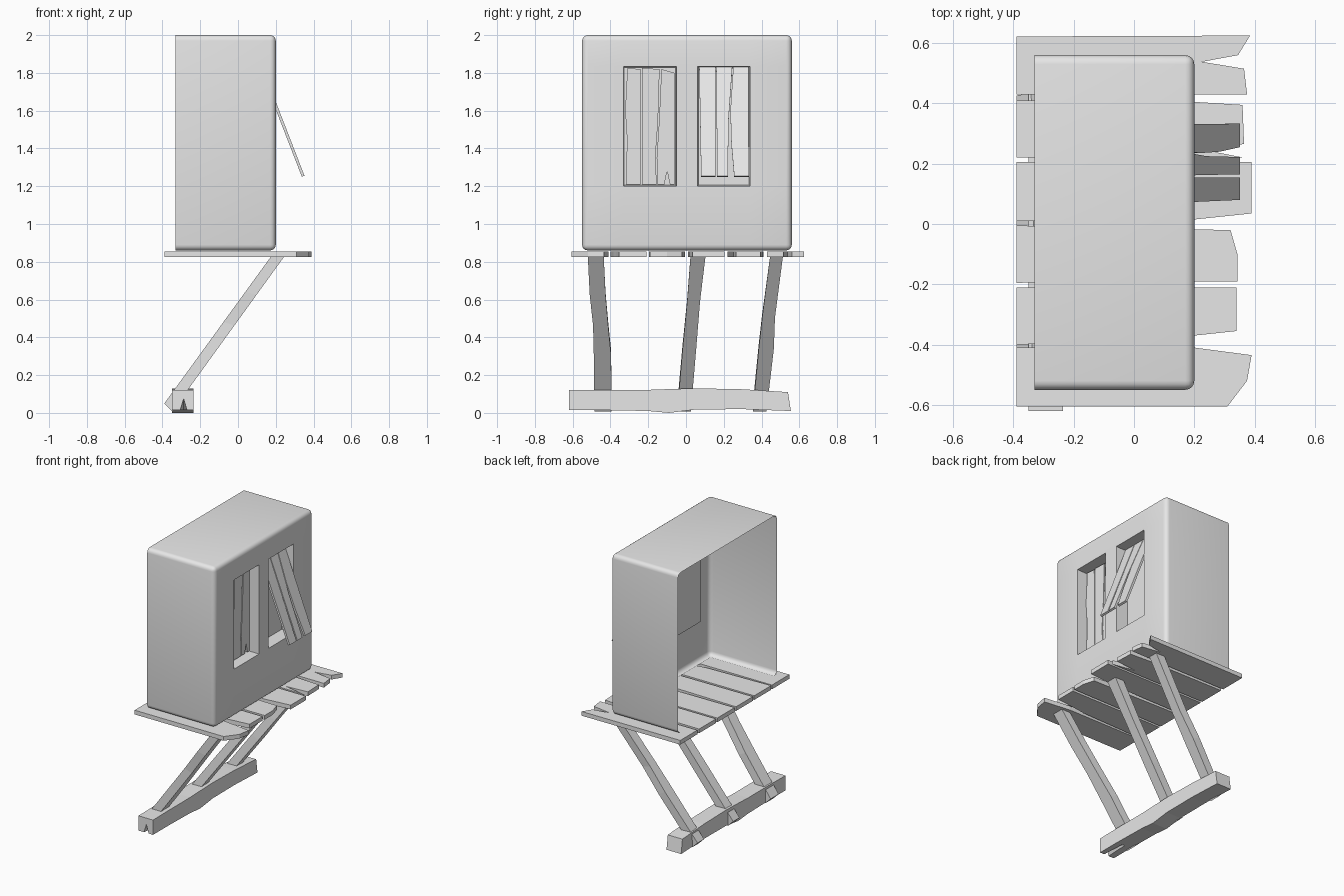
import bpy
import bmesh
import math
from mathutils import Vector

old = bpy.data.objects.get("Cube")
if old:
    bpy.data.objects.remove(old, do_unlink=True)

# One plain grey material
grey = bpy.data.materials.new("plain_grey")
grey.use_nodes = True
GREY = (0.8, 0.8, 0.8, 1)
grey.diffuse_color = GREY
grey.node_tree.nodes["Principled BSDF"].inputs["Base Color"].default_value = GREY


def finish(bm, name, recalc=True):
    if recalc:
        bmesh.ops.recalc_face_normals(bm, faces=bm.faces[:])
    mesh = bpy.data.meshes.new(name)
    bm.to_mesh(mesh)
    bm.free()
    mesh.materials.append(grey)
    obj = bpy.data.objects.new(name, mesh)
    bpy.context.collection.objects.link(obj)
    return obj


def loft(name, rings):
    """Join equal-sized rings of points and cap both ends."""
    bm = bmesh.new()
    rows = [[bm.verts.new(p) for p in ring] for ring in rings]
    n = len(rows[0])
    for a, b in zip(rows, rows[1:]):
        for i in range(n):
            j = (i + 1) % n
            bm.faces.new((a[i], a[j], b[j], b[i]))
    bm.faces.new(rows[0])
    bm.faces.new(rows[-1])
    return finish(bm, name)


def prism(name, outline, origin, u, v, thickness):
    """Extrude a flat outline, given in the u and v axes, along its normal."""
    o, u, v = Vector(origin), Vector(u).normalized(), Vector(v).normalized()
    w = u.cross(v) * thickness
    base = [o + u * a + v * b for a, b in outline]
    return loft(name, [base, [p + w for p in base]])


# Cabin shell: rounded box, open at one side and underneath, with two recesses
X0, X1, Y0, Y1, Z0, Z1 = -0.33, 0.2, -0.55, 0.56, 0.86, 2.0
WINDOWS = [(-0.33, -0.05), (0.06, 0.34)]
SILL, HEAD = 1.2, 1.835
bm = bmesh.new()
bmesh.ops.create_cube(bm, size=1)
for p in bm.verts:
    p.co = (X1 if p.co.x > 0 else X0, Y1 if p.co.y > 0 else Y0, Z1 if p.co.z > 0 else Z0)
round_edges = [e for e in bm.edges if max(p.co.x for p in e.verts) > 0]
bmesh.ops.bevel(bm, geom=round_edges, offset=0.03, segments=4, profile=0.5, affect='EDGES')
bm.normal_update()
bmesh.ops.delete(bm, geom=[f for f in bm.faces if f.normal.x < -0.9 or f.normal.z < -0.99],
                 context='FACES')


def wall_faces():
    return [f for f in bm.faces if f.normal.x > 0.999]


def split_wall(point, normal):
    faces = wall_faces()
    parts = set(faces)
    for f in faces:
        parts.update(f.edges)
        parts.update(f.verts)
    bmesh.ops.bisect_plane(bm, geom=list(parts), plane_co=point, plane_no=normal)
    bm.normal_update()


for pair in WINDOWS:
    for y in pair:
        split_wall((0, y, 0), (0, 1, 0))
for z in (SILL, HEAD):
    split_wall((0, 0, z), (0, 0, 1))
panes = []
for f in wall_faces():
    c = f.calc_center_median()
    if SILL < c.z < HEAD and any(a < c.y < b for a, b in WINDOWS):
        panes.append(f)
bmesh.ops.inset_individual(bm, faces=panes, thickness=0.008, depth=-0.09)
cabin = finish(bm, "cabin_shell", recalc=False)
bpy.ops.object.select_all(action='DESELECT')
cabin.select_set(True)
bpy.context.view_layer.objects.active = cabin
bpy.ops.object.shade_smooth_by_angle(angle=math.radians(35))

# Boards nailed in the first window, with uneven edges (y, z)
SHUTTER = [
    [(-0.318, 1.21), (-0.24, 1.21), (-0.237, 1.5), (-0.24, 1.82), (-0.31, 1.825),
     (-0.322, 1.6), (-0.312, 1.45)],
    [(-0.234, 1.21), (-0.155, 1.21), (-0.162, 1.35), (-0.148, 1.55), (-0.14, 1.82),
     (-0.232, 1.825), (-0.234, 1.5)],
    [(-0.15, 1.21), (-0.115, 1.21), (-0.1, 1.28), (-0.085, 1.21), (-0.062, 1.21),
     (-0.06, 1.8), (-0.13, 1.82), (-0.142, 1.55), (-0.155, 1.35)],
]
for i, outline in enumerate(SHUTTER):
    prism(f"shutter_board_{i + 1}", outline, (0.112, 0, 0), (0, 1, 0), (0, 0, 1), 0.022)

# Loose boards swinging out of the second window (y, distance down the slope)
TOP, LOW = Vector((0.115, 0, 1.825)), Vector((0.338, 0, 1.25))
L = (LOW - TOP).length
LOOSE = [
    [(0.07, 0), (0.155, 0), (0.155, L), (0.08, L)],
    [(0.16, 0), (0.245, 0), (0.225, L * 0.5), (0.222, L), (0.165, L)],
    [(0.25, 0), (0.33, 0), (0.333, L), (0.255, L), (0.24, L * 0.7), (0.235, L * 0.4)],
]
for i, outline in enumerate(LOOSE):
    prism(f"loose_board_{i + 1}", outline, TOP, (0, 1, 0), LOW - TOP, -0.015)

# Deck planks with broken outer ends: inner edge range, then outer points (x, y)
PLANKS = [
    (-0.605, -0.41, [(0.31, -0.605), (0.375, -0.52), (0.39, -0.435), (0.2, -0.41)]),
    (-0.4, -0.21, [(0.1, -0.385), (0.2, -0.37), (0.34, -0.355), (0.34, -0.21)]),
    (-0.195, -0.005, [(0.343, -0.19), (0.343, -0.1), (0.32, -0.02), (0.2, -0.018)]),
    (0.01, 0.205, [(0.2, 0.015), (0.39, 0.035), (0.39, 0.205)]),
    (0.22, 0.41, [(0.365, 0.22), (0.2, 0.252), (0.365, 0.265), (0.36, 0.395), (0.2, 0.405)]),
    (0.43, 0.622, [(0.375, 0.43), (0.365, 0.515), (0.225, 0.538), (0.345, 0.56), (0.385, 0.625)]),
]
for i, (a, b, tip) in enumerate(PLANKS):
    outline = [(-0.39, a)] + tip + [(-0.39, b)]
    prism(f"deck_plank_{i + 1}", outline, (0, 0, 0.825), (1, 0, 0), (0, 1, 0), 0.03)

# Foot beam: uneven bar with a split in its near end (y, bottom, top, split depth)
BEAM = [(-0.62, 0.015, 0.12, 0.06), (-0.45, 0.015, 0.122, 0), (-0.2, 0.01, 0.122, 0),
        (-0.09, 0.0, 0.126, 0), (0.05, 0.018, 0.13, 0), (0.3, 0.02, 0.125, 0),
        (0.555, 0.01, 0.11, 0)]
rings = []
for y, lo, hi, cut in BEAM:
    lean = -0.015 if y > 0.5 else 0
    half = 0.018 if cut else 0.01
    rings.append([(-0.35, y, lo), (-0.288 - half, y, lo), (-0.288, y, lo + cut),
                  (-0.288 + half, y, lo), (-0.235, y, lo),
                  (-0.235, y + lean, hi), (-0.35, y + lean, hi)])
loft("foot_beam", rings)

# Slanted braces from the beam up to the deck (share of height, y centre, half width)
BRACES = [
    [(0, -0.44, 0.045), (0.35, -0.442, 0.046), (0.55, -0.452, 0.04), (0.75, -0.468, 0.042),
     (1, -0.478, 0.042)],
    [(0, -0.01, 0.036), (0.4, 0.018, 0.036), (0.7, 0.04, 0.034), (1, 0.064, 0.04)],
    [(0, 0.39, 0.036), (0.4, 0.425, 0.04), (0.6, 0.437, 0.034), (1, 0.48, 0.034)],
]
UPPER = Vector((-0.39, 0, 0.05)), Vector((0.18, 0, 0.835))
LOWER = Vector((-0.348, 0, 0.008)), Vector((0.25, 0, 0.835))
for i, stations in enumerate(BRACES):
    rings = []
    for t, y, half in stations:
        p, q = UPPER[0].lerp(UPPER[1], t), LOWER[0].lerp(LOWER[1], t)
        left, right = Vector((0, y - half, 0)), Vector((0, y + half, 0))
        rings.append([p + left, p + right, q + right, q + left])
    loft(f"brace_{i + 1}", rings)
